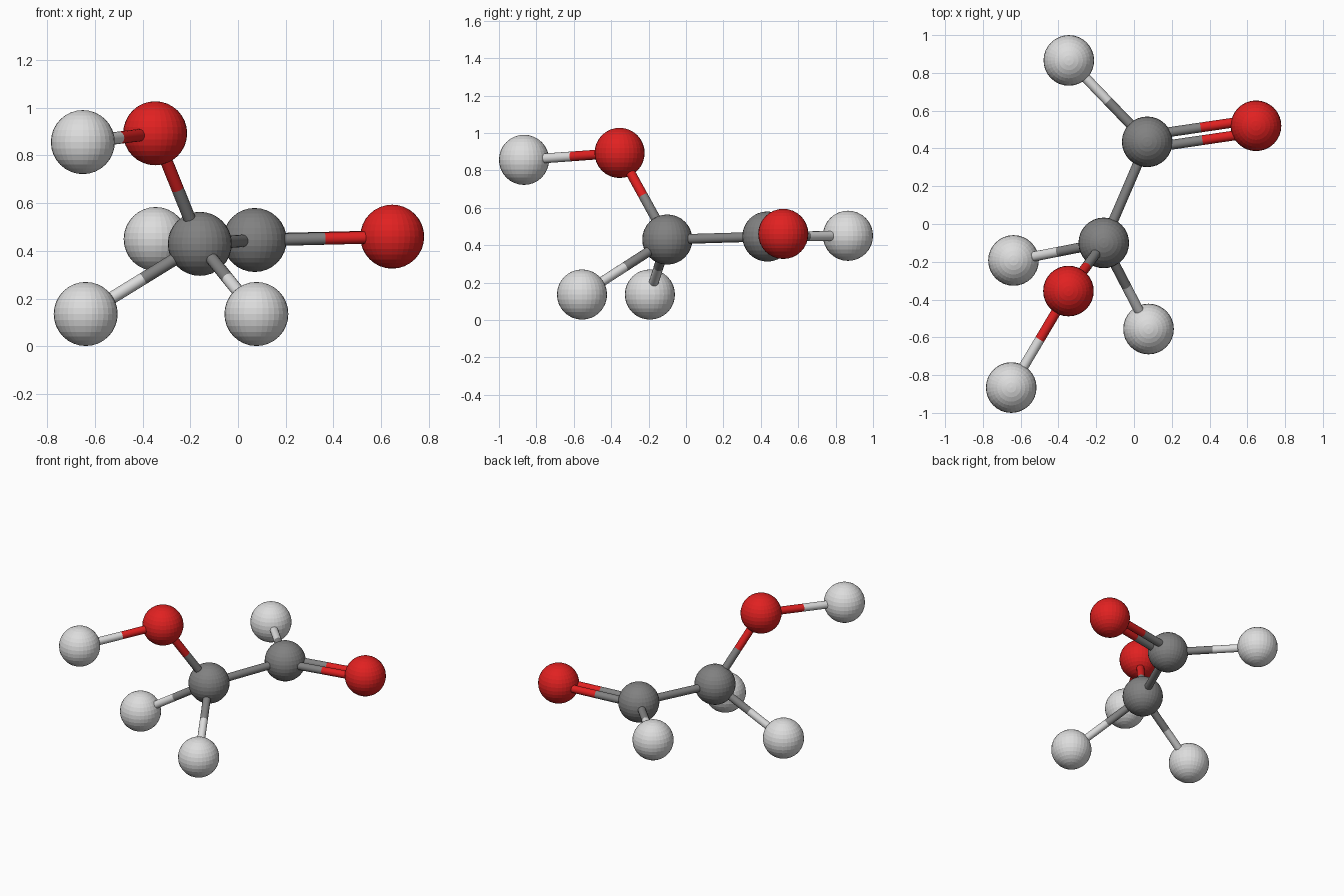
import bpy
from mathutils import Vector

cube = bpy.data.objects.get("Cube")
if cube:
    bpy.data.objects.remove(cube, do_unlink=True)

BALL_RADIUS = 0.134
ROD_RADIUS = 0.026


def make_material(name, color):
    mat = bpy.data.materials.new(name)
    mat.use_nodes = True
    mat.diffuse_color = color
    mat.node_tree.nodes["Principled BSDF"].inputs["Base Color"].default_value = color
    return mat


grey = make_material("carbon grey", (0.22, 0.22, 0.22, 1))
red = make_material("oxygen red", (0.75, 0.015, 0.015, 1))
white = make_material("hydrogen white", (0.72, 0.72, 0.72, 1))

# Atoms: centre and colour
atoms = {
    "lower_carbon": (Vector((-0.16, -0.10, 0.43)), grey),
    "upper_carbon": (Vector((0.07, 0.435, 0.446)), grey),
    "hydroxyl_oxygen": (Vector((-0.347, -0.355, 0.893)), red),
    "double_bond_oxygen": (Vector((0.646, 0.52, 0.46)), red),
    "hydroxyl_hydrogen": (Vector((-0.65, -0.866, 0.856)), white),
    "back_hydrogen": (Vector((-0.345, 0.866, 0.45)), white),
    "right_hydrogen": (Vector((-0.638, -0.193, 0.136)), white),
    "left_hydrogen": (Vector((0.077, -0.556, 0.136)), white),
}


def add_ball(name, centre, mat):
    bpy.ops.mesh.primitive_uv_sphere_add(
        segments=32, ring_count=16, radius=BALL_RADIUS, location=centre)
    ball = bpy.context.object
    ball.name = name
    ball.data.materials.append(mat)


def add_rod(name, start, end, mat):
    axis = end - start
    bpy.ops.mesh.primitive_cylinder_add(
        vertices=16, radius=ROD_RADIUS, depth=axis.length, location=(start + end) / 2)
    rod = bpy.context.object
    rod.name = name
    rod.rotation_mode = "QUATERNION"
    rod.rotation_quaternion = axis.to_track_quat("Z", "Y")
    rod.data.materials.append(mat)
    bpy.ops.object.shade_smooth_by_angle()


def add_bond(first, second, offset=Vector(), suffix=""):
    """Two half rods, each in the colour of its own atom."""
    (a, mat_a), (b, mat_b) = atoms[first], atoms[second]
    middle = (a + b) / 2 + offset
    add_rod(f"{first}_to_{second}_rod{suffix}", a + offset, middle, mat_a)
    add_rod(f"{second}_to_{first}_rod{suffix}", middle, b + offset, mat_b)


for name, (centre, mat) in atoms.items():
    add_ball(name, centre, mat)

# Single bonds
for first, second in [
    ("lower_carbon", "upper_carbon"),
    ("lower_carbon", "hydroxyl_oxygen"),
    ("lower_carbon", "right_hydrogen"),
    ("lower_carbon", "left_hydrogen"),
    ("hydroxyl_oxygen", "hydroxyl_hydrogen"),
    ("upper_carbon", "back_hydrogen"),
]:
    add_bond(first, second)

# Double bond, its two rods side by side in the plane of the upper carbon
carbon = atoms["upper_carbon"][0]
axis = (atoms["double_bond_oxygen"][0] - carbon).normalized()
normal = axis.cross(atoms["back_hydrogen"][0] - carbon)
side = normal.cross(axis).normalized()
for sign, suffix in ((1, "_back"), (-1, "_front")):
    add_bond("upper_carbon", "double_bond_oxygen", side * sign * 0.034, suffix)
